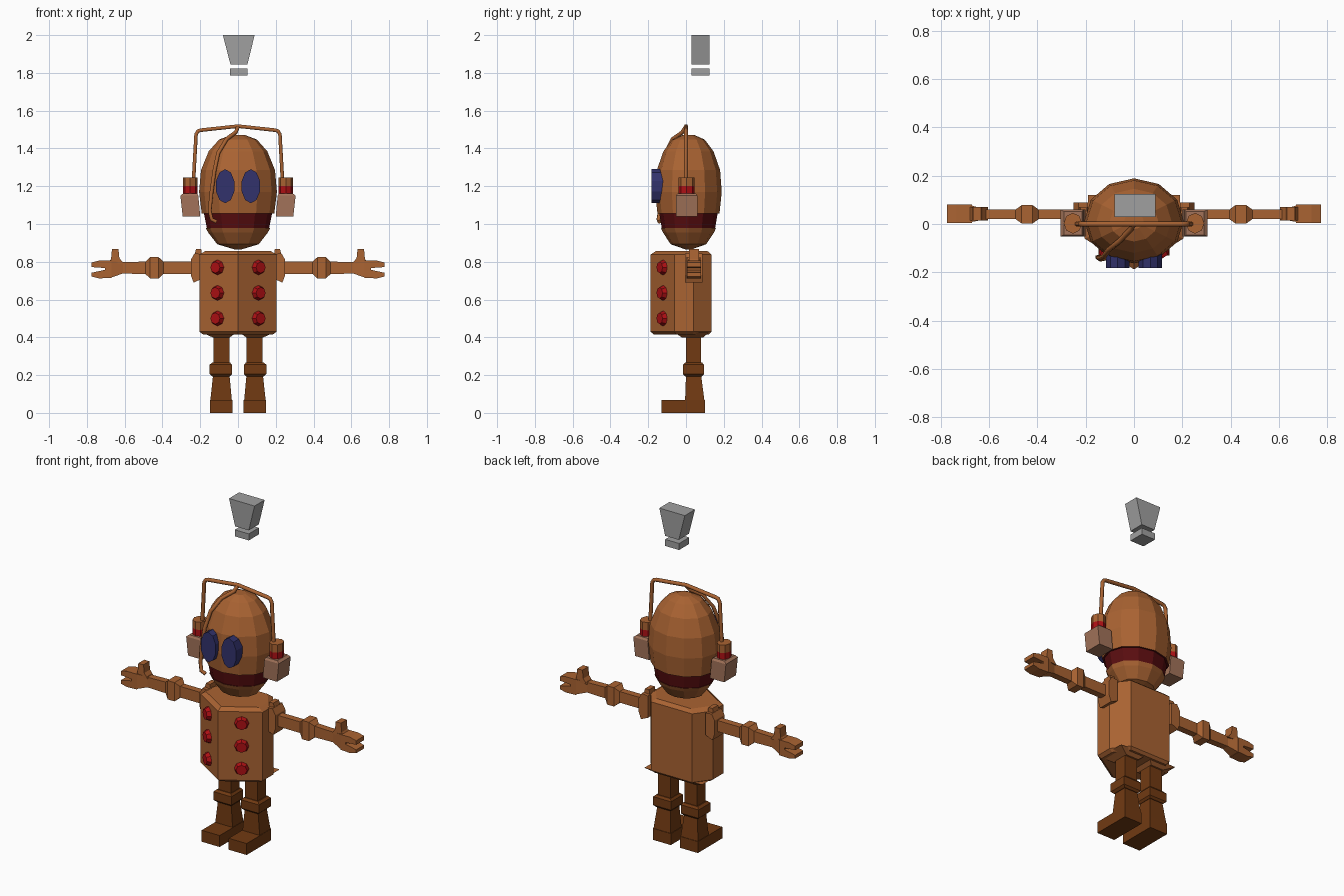
import bpy, bmesh, math
from mathutils import Vector, Matrix

if "Cube" in bpy.data.objects:
    bpy.data.objects.remove(bpy.data.objects["Cube"])


def material(name, rgb):
    m = bpy.data.materials.new(name)
    m.diffuse_color = (*rgb, 1)
    m.use_nodes = True
    m.node_tree.nodes["Principled BSDF"].inputs["Base Color"].default_value = m.diffuse_color
    return m


COPPER = material("copper", (.40, .125, .032))
DARK = material("dark_brown", (.165, .042, .006))
RED = material("red", (.42, .005, .007))
MAROON = material("maroon", (.10, .004, .005))
BLUE = material("navy_blue", (.032, .032, .15))
TAN = material("dusty_tan", (.36, .17, .10))
GREY = material("grey", (.35, .35, .35))


def finish(name, bm, *mats):
    bmesh.ops.recalc_face_normals(bm, faces=bm.faces[:])
    me = bpy.data.meshes.new(name)
    bm.to_mesh(me)
    bm.free()
    for m in mats:
        me.materials.append(m)
    ob = bpy.data.objects.new(name, me)
    bpy.context.collection.objects.link(ob)
    return ob


def loft(name, rings, *mats):
    """Closed solid through rings with equal point counts."""
    bm = bmesh.new()
    vs = [[bm.verts.new(p) for p in r] for r in rings]
    n = len(vs[0])
    for a, b in zip(vs, vs[1:]):
        for i in range(n):
            j = (i + 1) % n
            bm.faces.new((a[i], a[j], b[j], b[i]))
    bm.faces.new(vs[0])
    bm.faces.new(vs[-1])
    return finish(name, bm, *mats)


def rect(x0, x1, y0, y1, z):
    return [(x0, y0, z), (x1, y0, z), (x1, y1, z), (x0, y1, z)]


def oval(cx, cy, rx, ry, z, n=12):
    return [(cx + rx * math.sin(math.tau * i / n),
             cy + ry * math.cos(math.tau * i / n), z) for i in range(n)]


def slab(name, outline, y0, y1, mat):
    """Front (x, z) outline extruded along y."""
    return loft(name, [[(x, y, z) for x, z in outline] for y in (y0, y1)], mat)


def tube(name, points, r, mat):
    cu = bpy.data.curves.new(name, 'CURVE')
    cu.dimensions = '3D'
    cu.bevel_depth = r
    cu.bevel_resolution = 1
    cu.use_fill_caps = True
    sp = cu.splines.new('POLY')
    sp.points.add(len(points) - 1)
    for p, co in zip(sp.points, points):
        p.co = (*co, 1)
    cu.materials.append(mat)
    ob = bpy.data.objects.new(name, cu)
    bpy.context.collection.objects.link(ob)


def mirror(ob):
    ob.modifiers.new("mirror", 'MIRROR')


# Torso: wedge front, chamfered back, shallow caps
half = [(0, -.188), (.205, -.06), (.205, .04), (.135, .135)]
plan = half + [(-x, y) for x, y in half[:0:-1]]


def torso_ring(s, z):
    return [(x * s, y * s, z) for x, y in plan]


loft("torso", [torso_ring(.9, .415), torso_ring(1, .43), torso_ring(1, .838),
               torso_ring(.85, .856)], COPPER)

# Chest buttons on the two slanted front panels
normal = Vector((.13, -.205, 0)).normalized()
for row, z in enumerate((.5, .635, .77)):
    bm = bmesh.new()
    basis = normal.to_track_quat('Z', 'Y').to_matrix().to_4x4()
    bmesh.ops.create_cone(bm, cap_ends=True, segments=8, radius1=.043, radius2=.03,
                          depth=.03, matrix=Matrix.Translation(
                              Vector((.108, -.12, z)) + normal * .009) @ basis)
    mirror(finish("chest_button_%d" % (row + 1), bm, RED))

# Legs
mirror(loft("hip", [rect(.045, .13, -.02, .09, .398),
                    rect(.01, .19, -.06, .12, .425)], COPPER))
mirror(loft("upper_leg", [rect(.045, .13, 0, .08, .25),
                          rect(.045, .13, 0, .08, .41)], DARK))
mirror(loft("knee", [rect(.042, .136, -.005, .085, .193),
                     rect(.032, .15, -.017, .095, .205),
                     rect(.032, .15, -.017, .095, .255),
                     rect(.042, .136, -.005, .085, .267)], DARK))
mirror(loft("lower_leg", [rect(.032, .147, -.005, .098, .06),
                          rect(.045, .132, 0, .08, .2)], DARK))
mirror(loft("foot", [rect(.03, .148, -.13, .1, 0),
                     rect(.03, .148, -.13, .1, .068)], DARK))


# Arms
def side_ring(x, y0, y1, z0, z1):
    return [(x, y0, z0), (x, y1, z0), (x, y1, z1), (x, y0, z1)]


mirror(slab("shoulder", [(.19, .71), (.235, .69), (.25, .73), (.25, .81),
                         (.23, .845), (.19, .84)], -.005, .088, COPPER))
mirror(slab("shoulder_tab", [(.19, .82), (.235, .82), (.222, .868), (.195, .868)],
            .015, .068, COPPER))
mirror(loft("arm", [side_ring(x, .04 - w, .04 + w, .768 - h, .768 + h)
                    for x, w, h in ((.22, .02, .033), (.395, .02, .033),
                                    (.42, .038, .056), (.465, .038, .056),
                                    (.49, .02, .033), (.62, .02, .03))], COPPER))
mirror(loft("wrist", [side_ring(.61, .02, .06, .738, .80),
                      side_ring(.675, .008, .077, .715, .805)], COPPER))
mirror(slab("hand", [(.67, .715), (.735, .712), (.775, .722), (.775, .742),
                     (.705, .757), (.705, .767), (.775, .772), (.775, .796),
                     (.735, .806), (.67, .806)], .005, .08, COPPER))
mirror(slab("thumb", [(.605, .79), (.69, .79), (.672, .815), (.667, .868),
                      (.633, .868), (.628, .82)], .015, .07, COPPER))

# Head: faceted egg with a dark mouth band set between two rims
profile = [(.02, .866), (.11, .893), (.158, .955), (.17, .978), (.165, .978),
           (.18, 1.055), (.192, 1.055), (.206, 1.17), (.196, 1.285),
           (.155, 1.385), (.10, 1.447), (.04, 1.47)]
head = loft("head", [oval(0, .013, r, r * .855, z) for r, z in profile], COPPER, MAROON)
for f in head.data.polygons:
    if .97 < f.center.z < 1.056:
        f.material_index = 1

# Eyes
eye = [(.068 + .051 * math.sin(math.tau * i / 10),
        1.2 + .09 * math.cos(math.tau * i / 10)) for i in range(10)]
mirror(slab("eye", eye, -.183, -.10, BLUE))

# Ear blocks with banded lamps
mirror(loft("ear_block", [rect(.2, .293, -.052, .06, 1.04),
                          rect(.21, .305, -.052, .06, 1.15),
                          rect(.215, .29, -.045, .052, 1.162)], TAN))
lamp = loft("ear_lamp", [oval(.253, .003, .038, .043, z, 8)
                         for z in (1.15, 1.2, 1.247)], COPPER, RED)
for f in lamp.data.polygons:
    if f.center.z < 1.19:
        f.material_index = 1
mirror(lamp)

# Head frame and front hose
side = [(.235, 0, 1.24), (.222, 0, 1.475), (.212, 0, 1.492), (.195, 0, 1.497)]
tube("head_frame", side + [(0, 0, 1.518)] + [(-x, y, z) for x, y, z in side[::-1]],
     .011, COPPER)
tube("front_hose", [(0, 0, 1.515), (-.012, -.02, 1.485), (-.06, -.07, 1.45),
                    (-.105, -.107, 1.375), (-.125, -.135, 1.28), (-.14, -.142, 1.17),
                    (-.15, -.138, 1.07), (-.14, -.145, 1.025), (-.115, -.14, 1.012)],
     .011, COPPER)

# Floating alert mark
loft("alert_bar", [rect(-.04, .05, .03, .125, 1.845),
                   rect(-.08, .088, .03, .125, 2.0)], GREY)
loft("alert_dot", [rect(-.042, .05, .03, .125, 1.785),
                   rect(-.042, .05, .03, .125, 1.824)], GREY)
